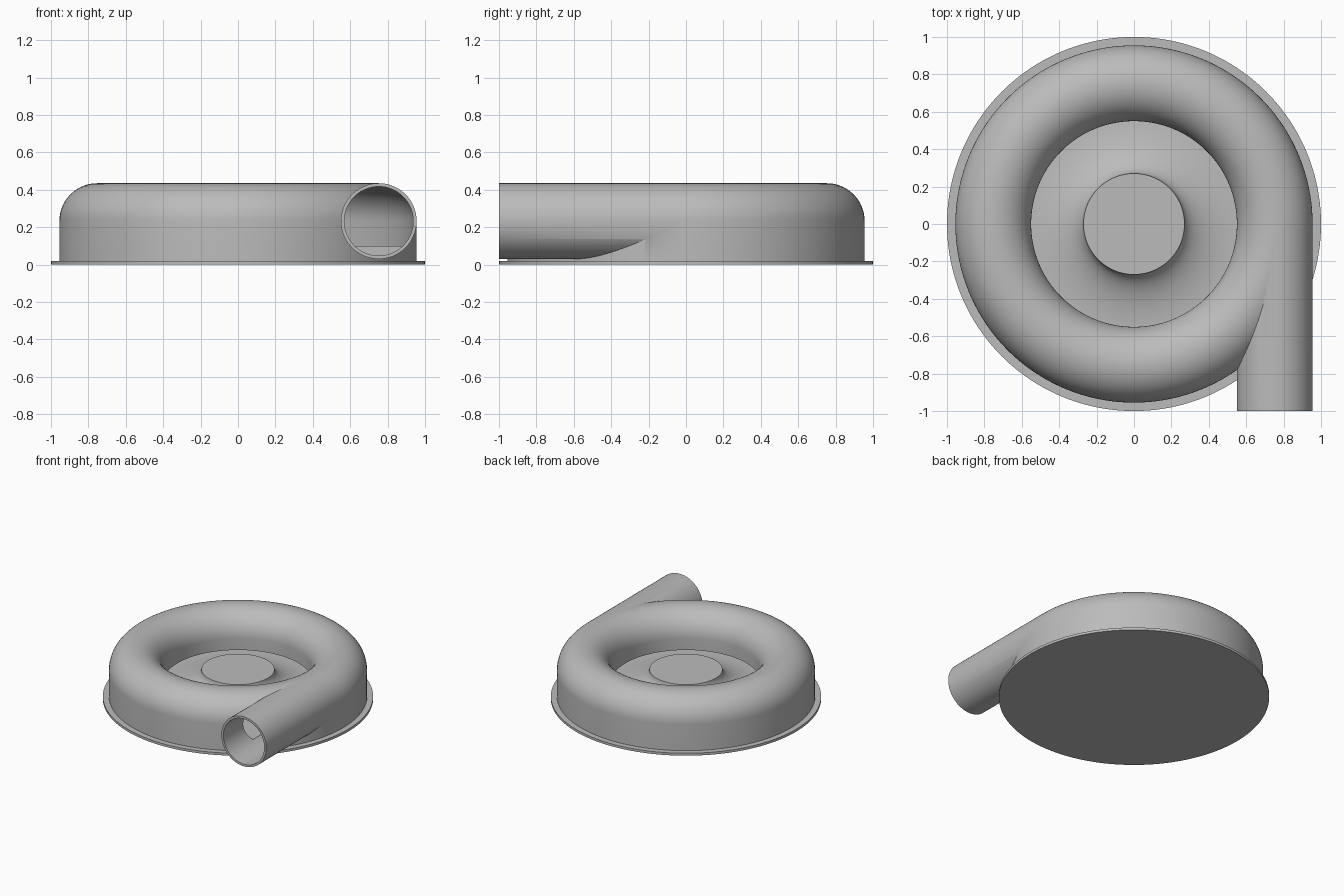
import bpy, bmesh
from math import sin, cos, pi

if "Cube" in bpy.data.objects:
    bpy.data.objects.remove(bpy.data.objects["Cube"])

grey = bpy.data.materials.new("plain grey")
grey.use_nodes = True
colour = (0.5, 0.5, 0.5, 1)
grey.diffuse_color = colour
grey.node_tree.nodes["Principled BSDF"].inputs["Base Color"].default_value = colour

SEGMENTS = 160
RING, MID, TUBE, WALL = 0.7525, 0.2325, 0.2025, 0.018
FLOOR, LIP, HUB = 0.10, 0.14, 0.24


def finish(name, bm):
    bmesh.ops.recalc_face_normals(bm, faces=bm.faces[:])
    mesh = bpy.data.meshes.new(name)
    bm.to_mesh(mesh)
    bm.free()
    mesh.materials.append(grey)
    obj = bpy.data.objects.new(name, mesh)
    bpy.context.collection.objects.link(obj)
    return obj


def lathe(name, profile):
    """Spin a closed (radius, z) outline around the z axis."""
    bm = bmesh.new()
    verts = [bm.verts.new((r, 0, z)) for r, z in profile]
    edges = [bm.edges.new((a, b)) for a, b in zip(verts, verts[1:] + verts[:1])
             if a.co.x + b.co.x > 0]
    bmesh.ops.spin(bm, geom=verts + edges, cent=(0, 0, 0), axis=(0, 0, 1),
                   angle=2 * pi, steps=SEGMENTS, use_merge=True)
    bmesh.ops.remove_doubles(bm, verts=bm.verts[:], dist=1e-5)
    return finish(name, bm)


def rod(name, radius, y0, y1):
    """Round bar along y, in line with the outlet."""
    bm = bmesh.new()
    ring = [bm.verts.new((RING + radius * cos(2 * pi * i / 64), y0,
                          MID + radius * sin(2 * pi * i / 64))) for i in range(64)]
    face = bm.faces.new(ring)
    new = bmesh.ops.extrude_face_region(bm, geom=[face])["geom"]
    moved = [v for v in new if isinstance(v, bmesh.types.BMVert)]
    bmesh.ops.translate(bm, verts=moved, vec=(0, y1 - y0, 0))
    return finish(name, bm)


def arc(radius):
    """Upper half of the volute section, outside to inside."""
    return [(RING + radius * cos(pi * i / 32), MID + radius * sin(pi * i / 32))
            for i in range(33)]


def boolean(target, tool, operation):
    mod = target.modifiers.new(operation.lower(), "BOOLEAN")
    mod.operation, mod.solver, mod.object = operation, "EXACT", tool
    bpy.context.view_layer.objects.active = target
    bpy.ops.object.modifier_apply(modifier=mod.name)
    bpy.data.objects.remove(tool)


# Hollow volute with its raised floor and flared centre hub
inner = arc(TUBE - WALL)
flare = [(0.27 + 0.32 * (1 - sin(t)), FLOOR + (HUB - FLOOR) * (1 - cos(t)))
         for t in [pi / 2 * i / 16 for i in range(17)]]
housing = lathe("volute_housing",
                [(0, 0.01), (RING + TUBE, 0.01)] + arc(TUBE)
                + [(RING - TUBE, LIP), (RING - TUBE + WALL, LIP)] + inner[::-1]
                + [(inner[0][0], FLOOR)] + flare + [(0, HUB)])

# Tangential outlet pipe, trimmed where it would fill the volute
pipe = rod("outlet_pipe", TUBE, -1, 0)
cavity = lathe("cavity_cutter", [(0, FLOOR), (inner[0][0], FLOOR)] + inner
               + [(inner[-1][0], LIP), (0, LIP)])
boolean(pipe, cavity, "DIFFERENCE")
boolean(housing, pipe, "UNION")
boolean(housing, rod("bore_cutter", TUBE - WALL, -1.1, 0), "DIFFERENCE")

# Back plate
plate = lathe("back_plate", [(0, 0), (1, 0), (1, 0.02), (0, 0.02)])

for obj in (housing, plate):
    bpy.ops.object.select_all(action="DESELECT")
    obj.select_set(True)
    bpy.context.view_layer.objects.active = obj
    bpy.ops.object.shade_smooth_by_angle(angle=pi / 6)
